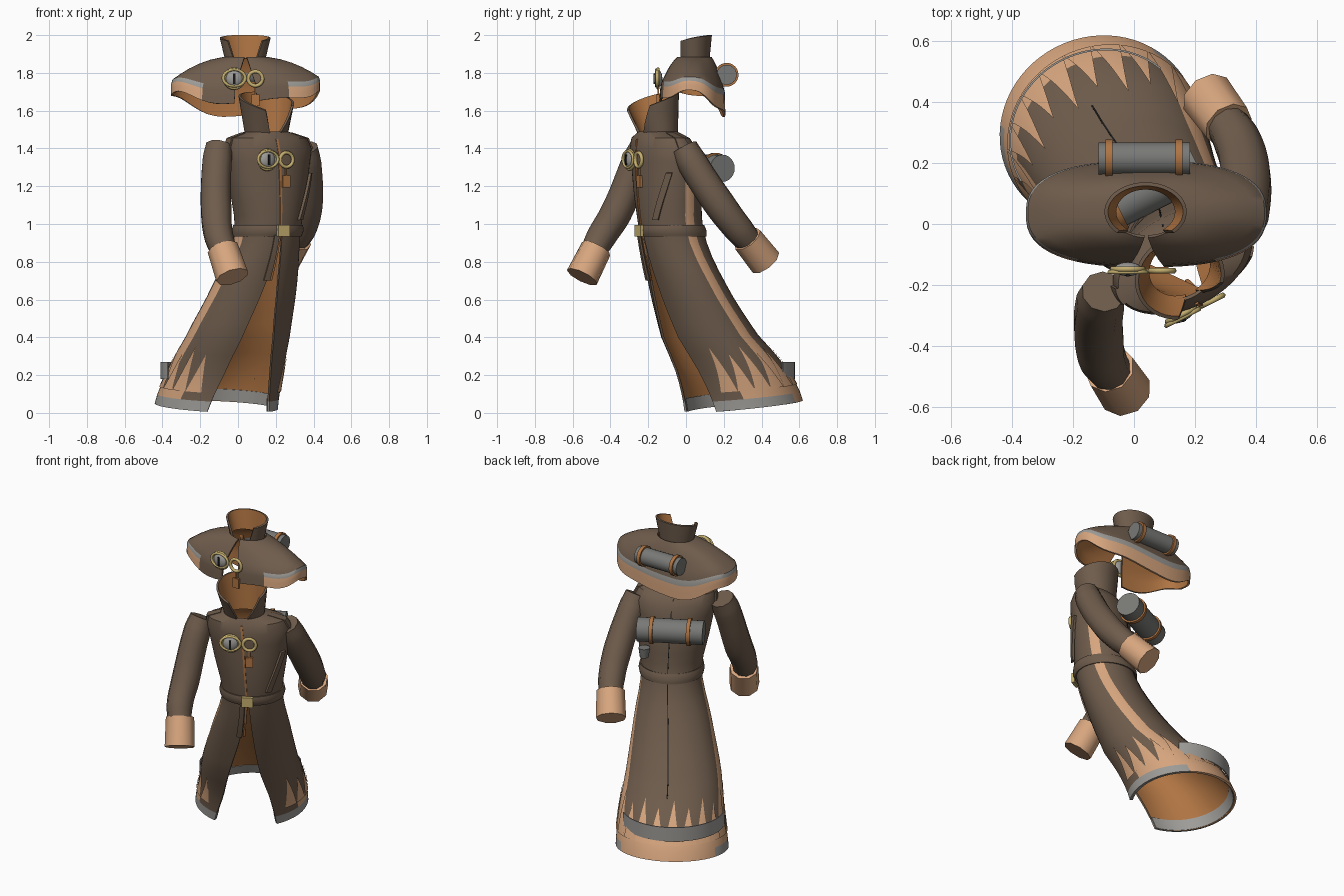
import bpy, bmesh, math
from mathutils import Vector, Matrix

if "Cube" in bpy.data.objects:
    bpy.data.objects.remove(bpy.data.objects["Cube"])

def material(name, rgb):
    m = bpy.data.materials.new(name)
    m.diffuse_color = (*rgb, 1)
    m.use_nodes = True
    m.node_tree.nodes["Principled BSDF"].inputs["Base Color"].default_value = m.diffuse_color
    return m

BROWN = material("brown cloth", (.158, .108, .073))
TAN = material("tan trim", (.68, .38, .21))
ORANGE = material("orange lining", (.43, .175, .055))
GREY = material("grey trim", (.34, .33, .31))
SLATE = material("slate bedroll", (.19, .19, .182))
GOLD = material("gold metal", (.56, .43, .16))
BLACK = material("black slit", (.01, .01, .01))
YAW = math.radians(27)          # the coat is turned, the cape is not

def finish(ob, mats, solid=0, angle=35):
    for m in mats:
        ob.data.materials.append(m)
    if solid:
        mod = ob.modifiers.new("thickness", 'SOLIDIFY')
        mod.thickness, mod.offset, mod.material_offset = solid, -1, 9
    bpy.ops.object.select_all(action='DESELECT')
    ob.select_set(True)
    bpy.context.view_layer.objects.active = ob
    bpy.ops.object.convert(target='MESH')
    bpy.ops.object.shade_smooth_by_angle(angle=math.radians(angle))
    return ob

def from_bm(name, bm):
    me = bpy.data.meshes.new(name)
    bm.to_mesh(me)
    bm.free()
    ob = bpy.data.objects.new(name, me)
    bpy.context.collection.objects.link(ob)
    return ob

def shell(name, pt, span, vs, mats, rule=lambda u, v: 0, nu=48, solid=.012):
    """Sheet over angle u (degrees, 0 = front) and upward parameter v."""
    bm = bmesh.new()
    rows = []
    for v in vs:
        a, b = span(v)
        rows.append([bm.verts.new(pt(a + (b - a) * j / nu, v)) for j in range(nu + 1)])
    for i in range(len(vs) - 1):
        for j in range(nu):
            f = bm.faces.new((rows[i][j], rows[i][j+1], rows[i+1][j+1], rows[i+1][j]))
            f.material_index = rule((j + .5) / nu, (vs[i] + vs[i+1]) / 2)
    return finish(from_bm(name, bm), mats, solid)

def oval(cx, cy, a, b, th, z, yaw=0, p=1):
    t = math.radians(th)
    s, c = math.sin(t), math.cos(t)
    x = a * math.copysign(abs(s) ** p, s)
    y = -b * math.copysign(abs(c) ** p, c)
    return Vector((cx + x*math.cos(yaw) - y*math.sin(yaw), cy + x*math.sin(yaw) + y*math.cos(yaw), z))

def steps(a, b, n):
    return [a + (b - a) * i / n for i in range(n + 1)]

# ---- coat body: z, centre x, centre y, half width, half depth
RINGS = [(0, -.115, .305, .33, .31), (.2, -.065, .24, .308, .285), (.4, .0, .125, .28, .25),
         (.7, .095, .0, .225, .197), (.95, .155, -.075, .177, .17), (1.2, .16, -.1, .215, .17),
         (1.4, .16, -.12, .245, .155), (1.455, .157, -.135, .225, .13), (1.49, .15, -.15, .115, .1)]

def coat(th, z, off=0):
    i = max(k for k in range(len(RINGS) - 1) if RINGS[k][0] <= z or k == 0)
    t = (z - RINGS[i][0]) / (RINGS[i+1][0] - RINGS[i][0])
    q = [RINGS[min(max(i + d, 0), len(RINGS) - 1)] for d in (-1, 0, 1, 2)]
    if i >= 5:                       # straight steps over the shoulders
        cx, cy, a, b = [q[1][k] + (q[2][k] - q[1][k]) * t for k in range(1, 5)]
    else:
        cx, cy, a, b = [.5 * (2*q[1][k] + (q[2][k] - q[0][k])*t
                        + (2*q[0][k] - 5*q[1][k] + 4*q[2][k] - q[3][k])*t*t
                        + (3*q[1][k] - q[0][k] - 3*q[2][k] + q[3][k])*t**3) for k in range(1, 5)]
    tilt = .07 * (1 - math.cos(math.radians(th))) / 2 * max(0, 1 - z / .5)
    return oval(cx, cy, a + off, b + off, th, z + tilt, YAW)

def gap(z):
    g = max(0, 34 * (1 - z / .95))
    return g, 360 - g

def coat_rule(u, z):
    if z < .055 and not .3 < u < .7:
        return 2
    if z < .16 and .1 < u < .9:
        return 1 if z < .11 or .25 < u < .75 else 0
    return 1 if (abs(u - .277) < .029 and z < 1.35) or (abs(u - .768) < .029 and z < .95) else 0

shell("coat_body", coat, gap, [0, .055, .11, .16, .22, .3] + steps(.4, 1.4, 14) + [1.455, 1.49],
      [BROWN, TAN, GREY, ORANGE], coat_rule, nu=56)
shell("hem_lining", lambda t, z: coat(t, z, -.015), gap, [0, .07], [GREY], solid=.003)
# upright ribbon around the back of the hem
shell("hem_ribbon", lambda t, z: oval(-.113, .293, .302, .278, t, z, YAW), lambda z: (112, 274), [.18, .27],
      [GREY], nu=28, solid=.006)

# pointed trim around the hem
for k, t0 in enumerate(steps(52, 308, 15)):
    top = .34 - .04 * (k % 2)
    shell("hem_tooth", lambda t, z: coat(t, z, .006),
          lambda z: (t0 - 8.2 * (top + .003 - z) / (top - .1), t0 + 8.2 * (top + .003 - z) / (top - .1)),
          steps(.1, top, 6), [TAN], nu=4, solid=0)

# seams, belt and belt tail
shell("front_placket", lambda t, z: coat(t, z, .006), lambda z: (-5, -2), steps(.7, 1.45, 10), [ORANGE], nu=2, solid=.006)
shell("back_seam", lambda t, z: coat(t, z, .003), lambda z: (179.4, 180.6), steps(.35, 1.44, 14), [BLACK], nu=1, solid=.003)
shell("belt", lambda t, z: coat(t, z, .016 - abs(z - .965) * .25), lambda z: (0, 360),
      [.935, .945, .965, .985, .995], [BROWN], solid=.02)
shell("belt_tail", lambda t, z: coat(t, z, .02), lambda z: (-14, -6), steps(.7, .94, 4), [BROWN], nu=3)
shell("pocket_flap", lambda t, z: coat(t, z, .02), lambda z: (30 + (z-1)*95, 40 + (z-1)*95),
      steps(1.02, 1.27, 5), [BROWN], nu=3, solid=.015)
for s in (-1, 1):
    shell("shoulder_strap", lambda t, z: coat(t, z, .01), lambda z: (90*s - 12, 90*s + 12),
          [1.4, 1.455, 1.485], [BROWN], nu=4)

# coat collar, flared, with one lapel folded open
def collar_pt(t, v):
    back = (1 - math.cos(math.radians(t))) / 2
    return oval(.15, -.145 - .03*v, .115 + .035*v, .098 + .037*v, t, 1.46 + v * (.12 + .12 * back ** .6), YAW)
shell("coat_collar", collar_pt, lambda v: (8 + 45*v, 348 - 14*v), steps(0, 1, 4), [BROWN, ORANGE], nu=32)

# ---- cape: slopes out, then the trimmed edge hangs
def cape_pt(t, v):
    s = 1 - v
    r = math.radians(t)
    back, side = (1 - math.cos(r)) / 2, math.sin(r) ** 2
    hem = 1.645 * (1 - back) + 1.575 * back + .085 * side + .014 * math.sin(5 * r)
    drop = .42 * s + .58 * s * s
    out = min(1, s / .74)
    return oval(.04, .045 - .012*s, .115 + .28 * out ** .85, .09 + .07 * out + .015 * s, t,
                1.885 + (hem - 1.885) * drop, 0, 1 - .22*out)

def cape_rule(u, v):
    if not .07 < u < .93:
        return 0
    return 1 if v < .19 else 2 if v < .28 else 0

shell("cape", cape_pt, lambda v: (5 - 2*v, 355 + 2*v), [0, .09, .19, .28, .4, .55, .7, .85, 1],
      [BROWN, TAN, GREY, ORANGE], cape_rule, nu=56)

def cape_collar_pt(t, v):
    back = (1 - math.cos(math.radians(t))) / 2
    return oval(.038, .04, .108 + .027*v, .085 + .012*v, t, 1.875 + v * (.075 + .05 * back ** .5))
shell("cape_collar", cape_collar_pt, lambda v: (36 + 8*v, 324 - 8*v), steps(0, 1, 4), [BROWN, ORANGE], nu=32)

# ---- solid parts
def cone(name, mat, p, q, r1, r2, n=20, angle=35):
    p, q = Vector(p), Vector(q)
    bm = bmesh.new()
    m = Matrix.Translation((p + q) / 2) @ (q - p).to_track_quat('Z', 'Y').to_matrix().to_4x4()
    bmesh.ops.create_cone(bm, cap_ends=True, segments=n, radius1=r1, radius2=r2, depth=(q - p).length, matrix=m)
    return finish(from_bm(name, bm), [mat], angle=angle)

def sleeve(name, pts, radii):
    cu = bpy.data.curves.new(name, 'CURVE')
    cu.dimensions, cu.bevel_depth, cu.bevel_resolution = '3D', 1, 3
    cu.use_fill_caps, cu.resolution_u = True, 6
    sp = cu.splines.new('BEZIER')
    sp.bezier_points.add(len(pts) - 1)
    for b, p, r in zip(sp.bezier_points, pts, radii):
        b.co, b.radius = p, r
        b.handle_left_type = b.handle_right_type = 'AUTO'
    ob = bpy.data.objects.new(name, cu)
    bpy.context.collection.objects.link(ob)
    finish(ob, [BROWN], angle=50)

R = [.072, .081, .084, .078, .066]
sleeve("right_sleeve", [(-.1, -.222, 1.415), (-.11, -.255, 1.34), (-.115, -.37, 1.06), (-.1, -.45, .93), (-.06, -.505, .83)], R)
sleeve("left_sleeve", [(.352, -.01, 1.405), (.362, .03, 1.33), (.365, .18, 1.1), (.335, .28, .97), (.29, .35, .89)], R)
cone("right_cuff", TAN, (-.08, -.475, .87), (-.03, -.55, .72), .084, .089, 9, 50)
cone("left_cuff", TAN, (.31, .325, .92), (.24, .42, .80), .084, .089, 9, 50)

# bedrolls with straps
def bedroll(name, c, yaw, half, r, strap):
    c, d = Vector(c), Vector((math.cos(yaw), math.sin(yaw), 0))
    cone(name, SLATE, c - d*half, c + d*half, r, r, 24)
    for s in (-1, 1):
        m = c + d * strap * s
        cone(name + "_strap", ORANGE, m - d*.011, m + d*.011, r + .01, r + .01, 24)

bedroll("cape_bedroll", (.033, .215, 1.79), 0, .15, .053, .115)
bedroll("coat_bedroll", (.035, .105, 1.295), YAW, .195, .072, .11)
cone("hanging_pot", SLATE, (.21, .125, 1.09), (.21, .125, 1.15), .026, .034, 12)

# eye clasp with ring and tag
def torus(name, mat, base, c, R, r, sx=1, sz=1):
    bpy.ops.mesh.primitive_torus_add(major_radius=R, minor_radius=r, major_segments=20, minor_segments=6)
    ob = bpy.context.object
    ob.name = name
    ob.data.transform(base @ Matrix.Translation(c) @ Matrix.Diagonal((sx, 1, sz, 1)) @ Matrix.Rotation(math.pi/2, 4, 'X'))
    finish(ob, [mat], angle=70)

def box(name, mat, base, c, size):
    bm = bmesh.new()
    bmesh.ops.create_cube(bm, size=1, matrix=base @ Matrix.Translation(c) @ Matrix.Diagonal((*size, 1)))
    finish(from_bm(name, bm), [mat])

def clasp(base):
    bm = bmesh.new()
    bmesh.ops.create_uvsphere(bm, u_segments=16, v_segments=10, radius=.046,
                              matrix=base @ Matrix.Diagonal((1, .5, 1, 1)))
    finish(from_bm("eye_stone", bm), [GREY], angle=60)
    box("eye_slit", BLACK, base, (0, -.02, 0), (.012, .009, .055))
    torus("eye_frame", GOLD, base, (0, 0, 0), .05, .01)
    torus("eye_lid", GOLD, base, (0, -.01, .003), .051, .008, 1.15, .86)
    torus("clasp_ring", GOLD, base, (.112, -.005, 0), .038, .01)
    box("clasp_link", GOLD, base, (.066, -.005, .002), (.03, .012, .016))
    box("tag_cord", ORANGE, base, (.112, 0, -.065), (.008, .008, .06))
    box("leather_tag", ORANGE, base, (.112, 0, -.115), (.042, .014, .062))

clasp(Matrix.Translation((-.02, -.148, 1.77)))
turn = Matrix.Rotation(YAW, 4, 'Z')
clasp(Matrix.Translation((.155, -.298, 1.34)) @ turn)
box("belt_buckle", GOLD, Matrix.Translation(coat(-1, .965, .02)) @ turn, (0, 0, 0), (.068, .02, .062))
